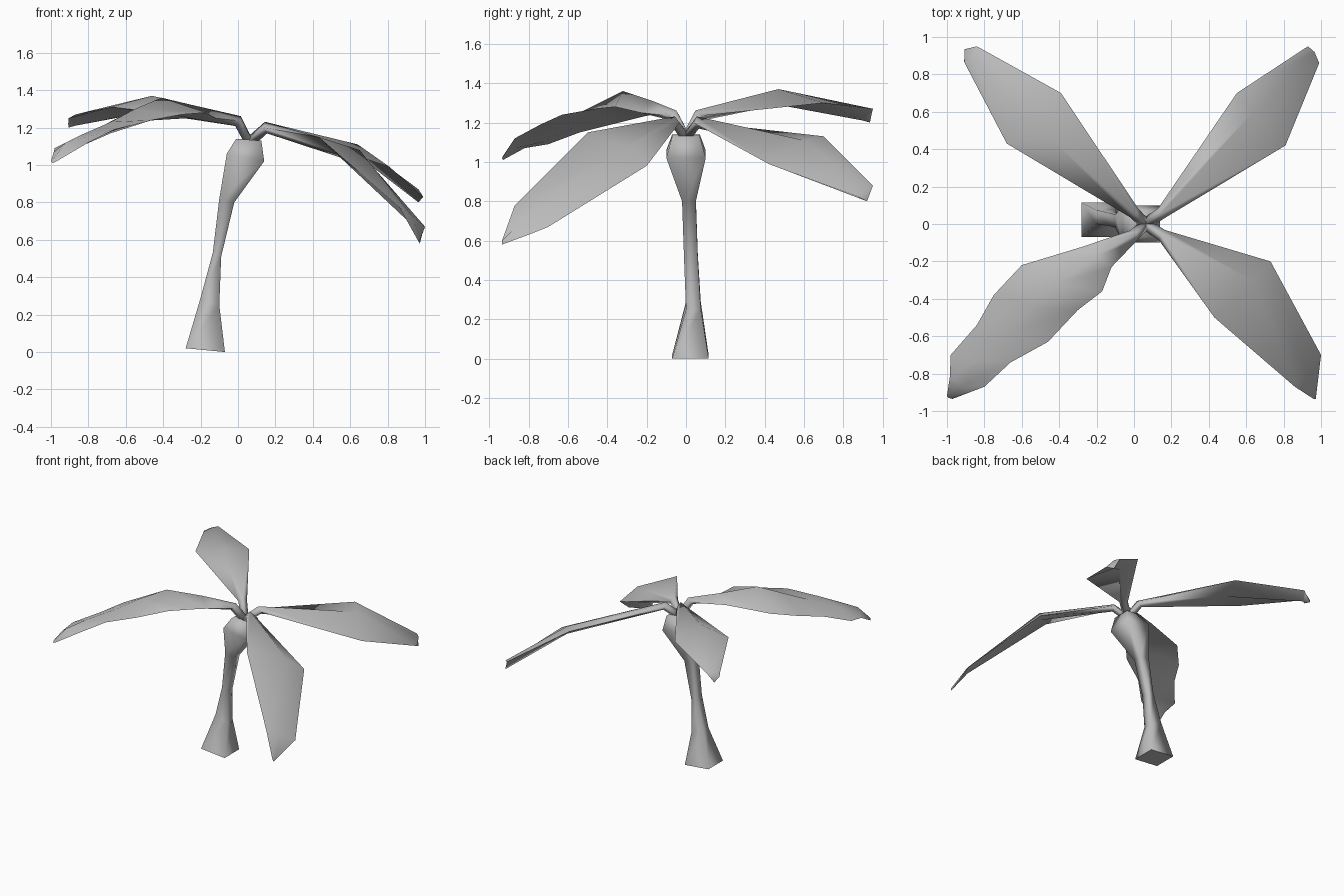
import bpy, bmesh, math
from mathutils import Vector

if "Cube" in bpy.data.objects:
    bpy.data.objects.remove(bpy.data.objects["Cube"])

grey = bpy.data.materials.new("plain_grey")
grey.diffuse_color = (0.5, 0.5, 0.5, 1)
grey.use_nodes = True
grey.node_tree.nodes["Principled BSDF"].inputs["Base Color"].default_value = grey.diffuse_color


def loft(name, rings, angle=95):
    """Skin equal-sized rings into a closed solid."""
    bm = bmesh.new()
    loops = [[bm.verts.new(p) for p in ring] for ring in rings]
    n = len(loops[0])
    for a, b in zip(loops, loops[1:]):
        for i in range(n):
            j = (i + 1) % n
            bm.faces.new((a[i], a[j], b[j], b[i]))
    bm.faces.new(loops[0])
    bm.faces.new(loops[-1])
    bmesh.ops.recalc_face_normals(bm, faces=bm.faces)
    me = bpy.data.meshes.new(name)
    bm.to_mesh(me)
    bm.free()
    ob = bpy.data.objects.new(name, me)
    bpy.context.collection.objects.link(ob)
    me.materials.append(grey)
    bpy.ops.object.select_all(action='DESELECT')
    ob.select_set(True)
    bpy.context.view_layer.objects.active = ob
    bpy.ops.object.shade_smooth_by_angle(angle=math.radians(angle))
    return ob


# Trunk: leaning square column; x0, x1, y0, y1, z at left, z at right
trunk = [(-.28, -.07, -.07, .115, .02, .0),
         (-.20, -.10, .0, .075, .29, .25),
         (-.135, -.09, -.01, .06, .53, .51),
         (-.10, -.02, -.02, .05, .82, .80),
         (-.06, .14, -.10, .10, 1.06, 1.02),
         (-.01, .125, -.07, .07, 1.14, 1.13)]
loft("trunk", [[(x0, y0, zl), (x1, y0, zr), (x1, y1, zr), (x0, y1, zl)]
               for x0, x1, y0, y1, zl, zr in trunk])


def stem_ring(center, direction, r):
    """Diamond section across the leaf stem: side, top, side, under."""
    d = Vector(direction).normalized()
    side = Vector((0, 0, 1)).cross(d).normalized()
    up = d.cross(side)
    c = Vector(center)
    return [c + side * r, c + up * r, c - side * r, c - up * r]


def leaf(name, bend, blade):
    """Thin stem rising from the trunk, then a ridged blade.
    Each blade section is left edge, ridge, right edge, thickness."""
    start = Vector((.06, 0, 1.12))
    bend = Vector(bend)
    rise = bend - start
    flat = Vector((rise.x, rise.y, 0))
    out = Vector(blade[0][1]) - bend
    rings = [stem_ring(start, rise, .03),
             stem_ring(bend, rise.normalized() + out.normalized(), .032)]
    for left, ridge, right, thick in blade:
        under = Vector(ridge) - Vector((0, 0, thick))
        rings.append([Vector(left), Vector(ridge), Vector(right), under])
    loft(name, rings)


# Drooping leaves on the right
leaf("front_right_leaf", (.15, -.06, 1.20), [
    ((.73, -.20, .98), (.65, -.31, 1.08), (.43, -.50, 1.15), .06),
    ((1.0, -.70, .67), (.93, -.80, .73), (.86, -.87, .78), .05),
    ((.985, -.80, .63), (.972, -.935, .60), (.96, -.935, .60), .02)])
leaf("back_right_leaf", (.15, .06, 1.20), [
    ((.55, .70, 1.13), (.64, .60, 1.11), (.81, .42, .99), .06),
    ((.93, .95, .88), (.965, .92, .87), (.99, .86, .83), .07)])

# Raised leaves on the left
leaf("back_left_leaf", (0, .06, 1.235), [
    ((-.68, .43, 1.31), (-.46, .47, 1.37), (-.39, .70, 1.30), .08),
    ((-.905, .86, 1.25), (-.87, .90, 1.27), (-.84, .95, 1.27), .06),
    ((-.908, .87, 1.22), (-.905, .935, 1.22), (-.86, .945, 1.25), .02)])
leaf("front_left_leaf", (0, -.06, 1.235), [
    ((-.12, -.23, 1.25), (-.20, -.17, 1.31), (-.27, -.12, 1.25), .07),
    ((-.17, -.36, 1.28), (-.41, -.32, 1.36), (-.60, -.22, 1.23), .08),
    ((-.30, -.46, 1.27), (-.55, -.44, 1.30), (-.75, -.38, 1.19), .06),
    ((-.46, -.63, 1.24), (-.68, -.58, 1.23), (-.84, -.54, 1.15), .06),
    ((-.66, -.74, 1.19), (-.84, -.73, 1.16), (-.98, -.70, 1.09), .06),
    ((-.80, -.87, 1.12), (-.92, -.87, 1.12), (-.985, -.82, 1.07), .05),
    ((-.97, -.935, 1.02), (-.99, -.93, 1.03), (-1.0, -.92, 1.02), .02)])
